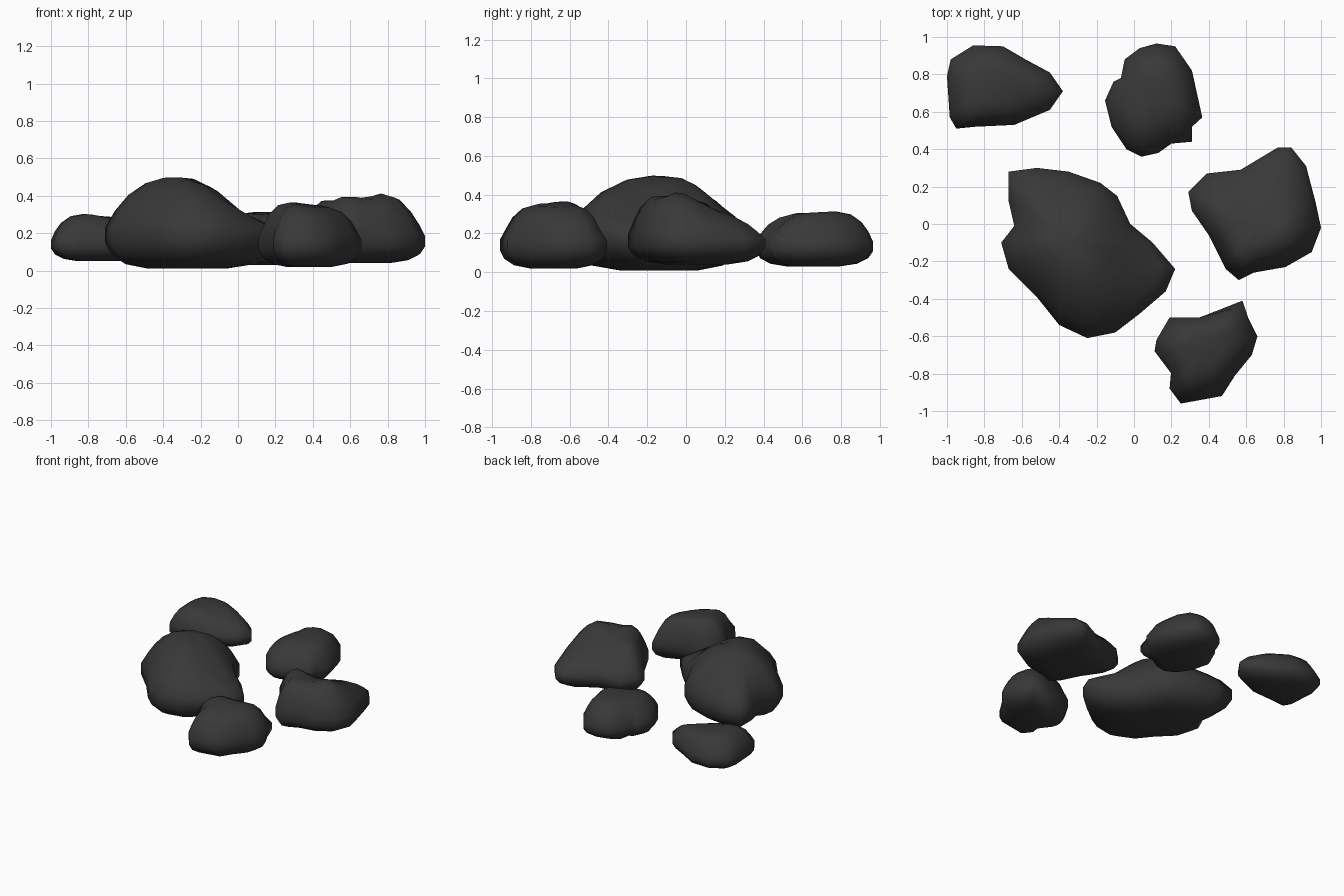
import bpy
import bmesh
import math
from mathutils import Vector

default_cube = bpy.data.objects.get("Cube")
if default_cube:
    bpy.data.objects.remove(default_cube, do_unlink=True)

# Dark stone material shared by every rock
stone = bpy.data.materials.new("dark_stone")
stone.use_nodes = True
stone_colour = (.04, .04, .04, 1)
stone.diffuse_color = stone_colour
shader = stone.node_tree.nodes["Principled BSDF"]
shader.inputs["Base Color"].default_value = stone_colour
shader.inputs["Roughness"].default_value = .9

# Shared side profile: (fraction of height, fraction of outline)
PROFILE = [(0, .45), (.05, .74), (.15, .92), (.28, 1), (.45, 1), (.63, .9),
           (.8, .7), (.94, .43), (1, .18)]
WIDEST = .35


def make_rock(name, outline, bottom, top, peak, tilt=(0, 0), bluntness=1, bumps=()):
    """Loft the plan outline through the profile, drawing in to the peak above."""
    points = [Vector(p) for p in outline]
    centre = sum(points, Vector((0, 0))) / len(points)
    peak = Vector(peak)
    slope = Vector(tilt)
    bm = bmesh.new()
    rings = []
    for height, width in PROFILE:
        upper = height > WIDEST
        anchor = peak if upper else centre
        scale = width ** bluntness if upper else width
        ring = []
        for point in points:
            flat = anchor + (point - anchor) * scale
            z = bottom + (top - bottom) * height
            if upper:
                lift = (height - WIDEST) / (1 - WIDEST)
                z += lift * slope.dot(flat - peak)
                # Local swellings and hollows on the upper surface
                for x, y, amount, radius in bumps:
                    distance = (flat - Vector((x, y))).length
                    z += lift * amount * math.exp(-(distance / radius) ** 2)
            ring.append(bm.verts.new((flat.x, flat.y, z)))
        rings.append(ring)

    # Side walls between neighbouring rings
    for lower, higher in zip(rings, rings[1:]):
        for i in range(len(points)):
            j = (i + 1) % len(points)
            bm.faces.new((lower[i], lower[j], higher[j], higher[i]))

    # Small fans close the underside and crown
    for ring in (rings[0], rings[-1]):
        middle = sum((v.co for v in ring), Vector()) / len(ring)
        hub = bm.verts.new(middle)
        for i, vert in enumerate(ring):
            bm.faces.new((vert, ring[(i + 1) % len(ring)], hub))

    # Wear down the ridges running up to the crown
    crown = [v for ring in rings[-4:] for v in ring]
    bmesh.ops.smooth_vert(bm, verts=crown, factor=.5, use_axis_x=True, use_axis_y=True)

    bmesh.ops.recalc_face_normals(bm, faces=bm.faces)
    mesh = bpy.data.meshes.new(name)
    bm.to_mesh(mesh)
    bm.free()
    mesh.materials.append(stone)
    for face in mesh.polygons:
        face.use_smooth = True
    rock = bpy.data.objects.new(name, mesh)
    bpy.context.collection.objects.link(rock)


# Large boulder with a lower shoulder toward the front
make_rock(
    "large_boulder",
    [(-.67, .28), (-.52, .3), (-.35, .28), (-.18, .22), (-.09, .15), (-.02, 0),
     (.1, -.1), (.22, -.24), (.17, -.36), (.03, -.48), (-.1, -.58), (-.25, -.61),
     (-.4, -.54), (-.52, -.39), (-.67, -.24), (-.71, -.1), (-.64, -.01), (-.67, .12)],
    bottom=.01, top=.5, peak=(-.34, -.08), tilt=(-.03, 0),
    bumps=[(-.2, -.4, .03, .14), (.1, -.22, -.14, .2), (-.45, .2, -.09, .19)])

# Broad rock on the left, sloping down toward the back
make_rock(
    "left_rock",
    [(.29, .17), (.39, .27), (.57, .29), (.77, .41), (.84, .41), (.92, .31),
     (.97, .12), (1, -.02), (.95, -.15), (.81, -.23), (.64, -.26), (.56, -.3),
     (.49, -.24), (.4, -.06), (.31, .07)],
    bottom=.04, top=.36, peak=(.66, -.01), tilt=(0, -.2), bluntness=.55,
    bumps=[(.82, -.04, .05, .12), (.57, .22, -.03, .14), (.42, .06, .05, .13),
           (.52, -.16, .03, .1)])

# Front rock, highest on its inner side
make_rock(
    "front_rock",
    [(.12, -.62), (.19, -.5), (.35, -.5), (.58, -.41), (.61, -.5), (.66, -.6),
     (.63, -.7), (.54, -.81), (.47, -.92), (.25, -.96), (.19, -.88), (.2, -.8),
     (.11, -.68)],
    bottom=.02, top=.35, peak=(.38, -.66), tilt=(-.12, .06), bluntness=.5)

# Back rock with a low lobe at its side and foot
make_rock(
    "back_rock",
    [(.12, .965), (.22, .95), (.31, .82), (.365, .57), (.31, .52), (.31, .44),
     (.2, .43), (.13, .38), (.04, .36), (-.04, .4), (-.12, .52), (-.155, .66),
     (-.11, .76), (-.07, .78), (-.05, .88), (.03, .94)],
    bottom=.03, top=.31, peak=(.12, .67), tilt=(0, .03), bluntness=.55,
    bumps=[(-.08, .7, -.03, .09), (.2, .45, -.04, .1)])

# Wedge-shaped rock tapering to a low point
make_rock(
    "right_rock",
    [(-1, .79), (-.98, .88), (-.86, .955), (-.7, .95), (-.58, .88), (-.45, .81),
     (-.38, .71), (-.45, .61), (-.64, .53), (-.85, .52), (-.95, .51), (-.985, .57)],
    bottom=.05, top=.295, peak=(-.74, .73), tilt=(-.06, -.03), bluntness=.55,
    bumps=[(-.58, .62, -.03, .12)])
